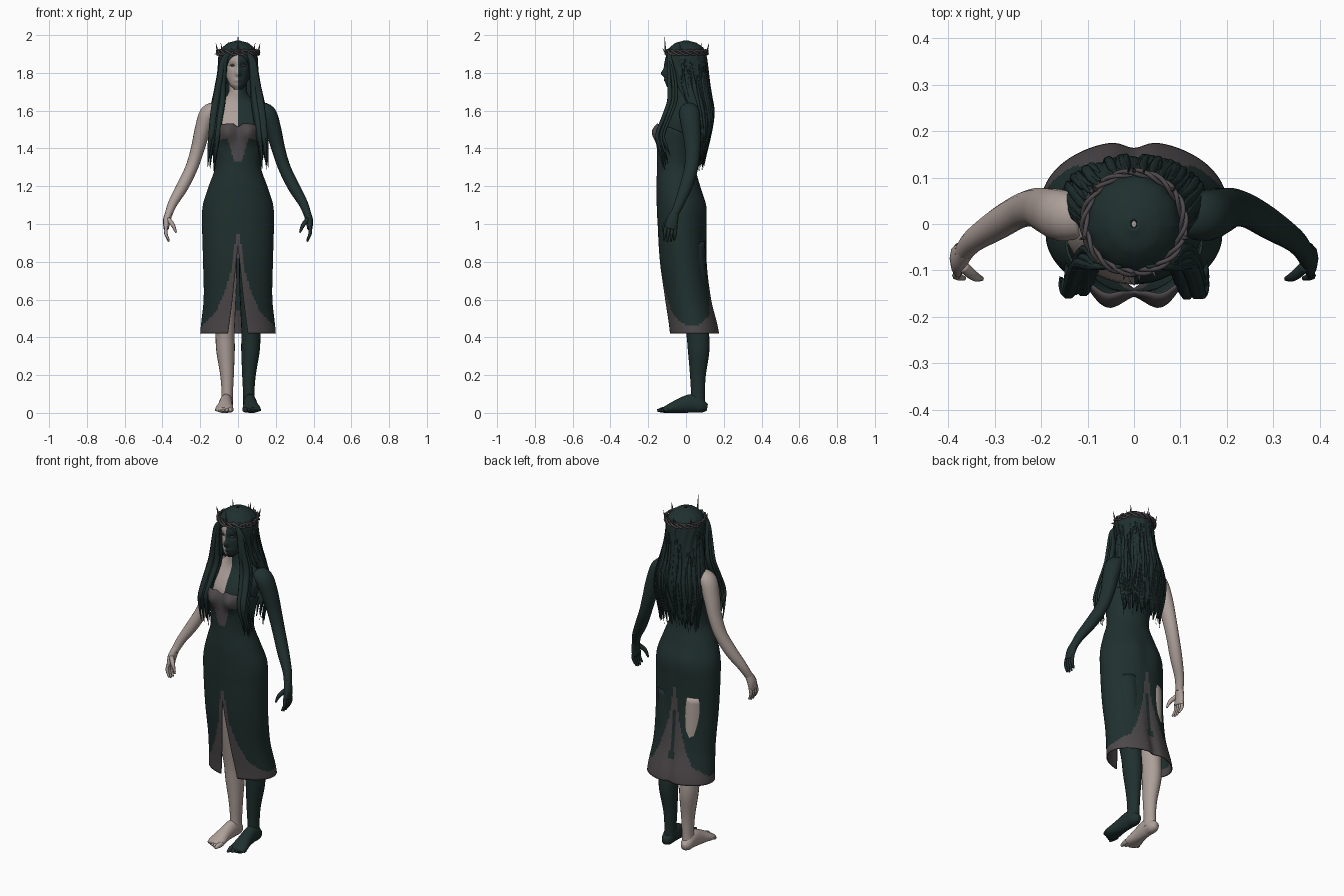
import bpy, bmesh, math, random
from math import sin, cos, pi, exp
from mathutils import Vector

random.seed(4)
cube = bpy.data.objects.get("Cube")
if cube:
    bpy.data.objects.remove(cube)


def material(name, color):
    mat = bpy.data.materials.new(name)
    mat.use_nodes = True
    mat.diffuse_color = (*color, 1)
    mat.node_tree.nodes["Principled BSDF"].inputs["Base Color"].default_value = (*color, 1)
    return mat


PALE = material("pale skin", (0.42, 0.35, 0.32))
DARK = material("dark teal", (0.014, 0.03, 0.028))
GREY = material("ash grey", (0.075, 0.066, 0.07))


def spline(pts, u):
    """Smooth curve through the rows of a table, u from 0 to 1."""
    n = len(pts)
    s = max(0, min(u, 1)) * (n - 1)
    i = min(int(s), n - 2)
    t = s - i
    rows = (pts[max(i - 1, 0)], pts[i], pts[i + 1], pts[min(i + 2, n - 1)])
    return [0.5 * (2 * b + (c - a) * t + (2 * a - 5 * b + 4 * c - d) * t * t
                   + (3 * b - a - 3 * c + d) * t ** 3) for a, b, c, d in zip(*rows)]


def profile(table, z):
    """Row of a height-sorted table (z, half width, front y, back y) at height z."""
    for i in range(len(table) - 1):
        if z <= table[i + 1][0] or i == len(table) - 2:
            t = (z - table[i][0]) / (table[i + 1][0] - table[i][0])
            return spline(table, (i + t) / (len(table) - 1))


def ring(table, a, z, grow=1.0):
    """Point on an oval body section; angle 0 is the front."""
    _, rx, front, back = profile(table, z)
    return Vector((rx * sin(a) * grow,
                   (front + back) / 2 - (back - front) / 2 * cos(a) * grow, z))


def grid(bm, f, rows, cols):
    vs = [[bm.verts.new(f(c / cols, r / rows)) for c in range(cols + 1)] for r in range(rows + 1)]
    for r in range(rows):
        for c in range(cols):
            bm.faces.new((vs[r][c], vs[r][c + 1], vs[r + 1][c + 1], vs[r + 1][c]))


def tube(bm, pts, rows=12, cols=10, ref=(1, 0, 0)):
    """Tube through rows of (x, y, z, radius along ref, other radius)."""
    def f(u, v):
        p = spline(pts, v)
        t = Vector(spline(pts, v + 0.01)[:3]) - Vector(spline(pts, v - 0.01)[:3])
        t.normalize()
        n = Vector(ref)
        n = (n - t * n.dot(t)).normalized()
        q = Vector(p[:3]) + n * p[3] * cos(2 * pi * u) + t.cross(n) * p[4] * sin(2 * pi * u)
        q.z = max(q.z, 0)
        return q
    grid(bm, f, rows, cols)


def finish(bm, name, mats, rule=None, thickness=0, fill=True):
    bmesh.ops.remove_doubles(bm, verts=bm.verts, dist=0.00002)
    if fill:
        bmesh.ops.holes_fill(bm, edges=[e for e in bm.edges if e.is_boundary], sides=0)
    bmesh.ops.recalc_face_normals(bm, faces=bm.faces)
    if rule:
        for face in bm.faces:
            face.material_index = int(rule(face.calc_center_median()))
    me = bpy.data.meshes.new(name)
    bm.to_mesh(me)
    bm.free()
    for m in mats:
        me.materials.append(m)
    me.shade_smooth()
    ob = bpy.data.objects.new(name, me)
    bpy.context.collection.objects.link(ob)
    if thickness:
        mod = ob.modifiers.new("thickness", "SOLIDIFY")
        mod.thickness = thickness
    return ob


def bump(x, z, cx, cz, sx, sz):
    return exp(-((x - cx) / sx) ** 2 - ((z - cz) / sz) ** 2)


def left_half(p):
    return p.x > 0


# Torso and neck, split into a pale and a dark half
TORSO = [(1.3, .10, -.12, .03), (1.42, .115, -.13, .045), (1.52, .14, -.125, .07),
         (1.58, .15, -.095, .08), (1.62, .13, -.068, .075), (1.655, .085, -.055, .065),
         (1.69, .05, -.055, .05), (1.78, .048, -.05, .05)]
bm = bmesh.new()
grid(bm, lambda u, v: ring(TORSO, 2 * pi * u, 1.3 + .48 * v), 24, 40)
finish(bm, "torso", [PALE, DARK], left_half)

# Head with nose, eye sockets, lips and chin
HEAD = [(1.712, .02, -.09, -.04), (1.735, .042, -.106, .0), (1.77, .059, -.109, .05),
        (1.82, .071, -.108, .085), (1.88, .077, -.108, .095), (1.93, .065, -.08, .08),
        (1.955, .02, -.03, .03)]


def head_point(u, v):
    p = ring(HEAD, 2 * pi * u, 1.712 + .243 * v)
    if p.y < 0:
        x, z = abs(p.x), p.z
        p.y -= .022 * bump(x, z, 0, 1.797, .012, .018) + .009 * bump(x, z, 0, 1.83, .01, .03)
        p.y -= .008 * bump(x, z, 0, 1.762, .022, .009)
        p.y += .01 * bump(x, z, .03, 1.838, .018, .014)
    return p


bm = bmesh.new()
grid(bm, head_point, 40, 56)
finish(bm, "head", [PALE, DARK], left_half)
bm = bmesh.new()
for s in (-1, 1):
    tube(bm, [(s * .018, -.099, 1.838, .001, .002), (s * .03, -.098, 1.84, .004, .006),
              (s * .044, -.087, 1.838, .001, .002)], 8, 8, (0, 1, 0))
finish(bm, "eyes", [GREY])

# Limbs, one pass per side
for s, side, skin in ((-1, "right", PALE), (1, "left", DARK)):
    def flip(rows):
        return [(s * r[0], *r[1:]) for r in rows]

    bm = bmesh.new()
    tube(bm, flip([(.11, .015, 1.61, .035, .045), (.155, .018, 1.585, .047, .055),
                   (.187, .028, 1.5, .042, .05), (.213, .035, 1.4, .036, .042),
                   (.245, .028, 1.3, .033, .037), (.293, 0, 1.2, .032, .034),
                   (.345, -.035, 1.11, .025, .026), (.368, -.062, 1.05, .02, .022)]), 36, 18)
    finish(bm, side + "_arm", [skin])

    bm = bmesh.new()
    tube(bm, flip([(.362, -.055, 1.07, .02, .021), (.377, -.072, 1.02, .02, .032),
                   (.38, -.082, .975, .014, .036)]))
    for k in range(4):
        y = -.054 - .018 * k
        low = .915 - .008 * (k in (1, 2))
        tube(bm, flip([(.38, y, .985, .009, .009), (.382, y - .004, .95, .009, .009),
                       (.366, y - .009, low, .005, .005)]), 8, 8)
    tube(bm, flip([(.37, -.09, 1.025, .013, .013), (.345, -.112, .995, .011, .011),
                   (.328, -.118, .955, .005, .005)]), 8, 8, (0, 1, 0))
    finish(bm, side + "_hand", [skin])

    bm = bmesh.new()
    tube(bm, flip([(.08, .01, .9, .075, .09), (.076, .03, .7, .07, .08),
                   (.072, .05, .52, .058, .065), (.069, .062, .42, .051, .06),
                   (.066, .067, .33, .049, .057), (.058, .063, .2, .036, .042),
                   (.057, .063, .1, .03, .037), (.06, .06, .04, .033, .042)]), 32, 20)
    finish(bm, side + "_leg", [skin])

    bm = bmesh.new()
    tube(bm, flip([(.062, .113, .03, .016, .018), (.062, .085, .035, .032, .036),
                   (.063, .035, .05, .035, .05), (.067, -.03, .038, .038, .04),
                   (.072, -.09, .022, .048, .024), (.076, -.122, .014, .04, .014)]), 24, 18)
    for k in range(5):
        x, r = .036 + .019 * k, .014 - .0015 * k
        tube(bm, flip([(x, -.1, .018, r, r), (x + .003, -.125 + .007 * k, .016, r, r),
                       (x + .004, -.152 + .01 * k, .012, r / 2, r / 2)]), 8, 8)
    finish(bm, side + "_foot", [skin])

# Long fitted dress with sweetheart neckline and front slit
DRESS = [(.42, .2, -.09, .18), (.6, .182, -.112, .138), (.8, .185, -.138, .112),
         (1.0, .19, -.15, .108), (1.1, .186, -.155, .104), (1.2, .155, -.157, .075),
         (1.3, .122, -.153, .05), (1.4, .13, -.153, .055), (1.5, .15, -.142, .078),
         (1.58, .155, -.12, .085)]


def dress_point(u, v):
    front = cos(2 * pi * u)
    x0 = sin(2 * pi * u)
    top = 1.49 + .045 * front - .02 * bump(x0, 0, 0, 0, .12, 1) * (front > 0)
    z = .42 + (top - .42) * v
    gap = .27 * max(0, .88 - z) / .46
    p = ring(DRESS, gap + (2 * pi - 2 * gap) * u, z)
    x = abs(p.x)
    if p.y < 0:
        p.y -= .045 * bump(x, z, .06, 1.49, .05, .06)
    else:
        p.y -= .016 * bump(x, z, 0, .42, .03, .3)
        p.y += .008 * bump(x, z, .07, 1.08, .05, .1)
    return p


def dress_grey(p):
    x, z = abs(p.x), p.z
    if z < .46 + 6.5 * (p.y - .03) ** 2 and z < .64:
        return True
    if z < .95 and x < .014 + .6 * (.95 - z) ** 2:
        return p.y < 0 or x > .04 * (.95 - z)
    if p.y < 0 and z > 1.33:
        return x < (.112 if z > 1.45 else .02 + .28 * (z - 1.33))
    return False


bm = bmesh.new()
grid(bm, dress_point, 100, 112)
finish(bm, "dress", [DARK, GREY], dress_grey, .006, False)

# Hair mass, open around the face
HAIR = [(1.24, .125, .03, .085), (1.33, .125, .03, .1), (1.4, .135, .02, .116),
        (1.5, .145, 0, .136), (1.6, .14, -.04, .145), (1.7, .12, -.075, .127),
        (1.8, .105, -.1, .118), (1.89, .103, -.108, .11), (1.93, .087, -.09, .095),
        (1.96, .052, -.055, .055), (1.972, .008, -.01, .01)]
OPENING = [(1.24, 1.6), (1.4, 1.6), (1.6, 1.35), (1.7, 1.0), (1.8, .78), (1.87, .5), (1.91, 0), (1.98, 0)]


def opening(z):
    for (z0, a0), (z1, a1) in zip(OPENING, OPENING[1:]):
        if z <= z1:
            return a0 + (a1 - a0) * (z - z0) / (z1 - z0)
    return 0


ENDS = [random.uniform(1.3, 1.42) for _ in range(73)]


def hair_point(u, v):
    z = 1.972 - (1.972 - ENDS[round(u * 72) % 72]) * v ** 1.5
    gap = opening(z)
    a = gap + (2 * pi - 2 * gap) * u
    wave = 1 + .025 * min(1, v * 2) * sin(2 * pi * 13 * u + 5 * v)
    return ring(HAIR, a, z, wave)


bm = bmesh.new()
grid(bm, hair_point, 40, 72)
finish(bm, "hair", [DARK], None, .008, False)

# Loose locks over the back and sides
bm = bmesh.new()
for i in range(80):
    start, end = random.uniform(1.65, 1.88), random.uniform(1.28, 1.4)
    a0 = random.uniform(1.3, 2 * pi - 1.3)
    sway, size = random.uniform(-.1, .1), random.uniform(.008, .014)
    pts = []
    for k in range(9):
        t = k / 8
        a = a0 + sway * sin(5 * t)
        q = ring(HAIR, a, start + (end - start) * t, 1.0 + .04 * sin(pi * t))
        w = size * min(1, 3 * t + .2) * (1.05 - t)
        pts.append((*q, w, w * .6))
    tube(bm, pts, 16, 6, (cos(a0), sin(a0), 0))

# Front locks falling from the parting over the bust
for s in (-1, 1):
    for i in range(16):
        d, e = random.uniform(-.02, .02), random.uniform(-.025, .015)
        end = random.uniform(1.27, 1.4)
        pts = [(s * .03, -.092, 1.925, .006, .004), (s * (.072 + d / 3), -.085 + e / 3, 1.87, .013, .008),
               (s * (.087 + d / 2), -.07 + e, 1.77, .016, .009), (s * (.1 + d), -.066 + e, 1.66, .016, .01),
               (s * (.115 + d), -.1 + e, 1.56, .015, .009), (s * (.125 + d), -.132 + e, 1.47, .012, .008),
               (s * (.135 + d), -.115 + e, (1.47 + end) / 2, .008, .006), (s * (.14 + d), -.095 + e, end, .001, .001)]
        tube(bm, pts, 24, 6)
finish(bm, "hair_locks", [DARK])

# Crown of twisted vines with thorns
bm = bmesh.new()
for phase in (0, 2.1, 4.2):
    vine = []
    for k in range(61):
        a = 2 * pi * k / 60
        r = .107 + .006 * sin(6 * a + phase)
        vine.append((r * sin(a), .003 - r * cos(a), 1.908 + .012 * cos(6 * a + phase), .0055, .0055))
    tube(bm, vine, 120, 6, (0, 0, 1))


def thorn(a, reach, rise, r):
    d = Vector((sin(a), -cos(a), 0))
    tip = d * (.11 + reach)
    base = d * .108
    tube(bm, [(*base.xy, 1.908, r, r), (*((base + tip) / 2).xy, 1.908 + rise * .4, r * .7, r * .7),
              (*tip.xy, 1.908 + rise, .0006, .0006)], 6, 6, (cos(a), sin(a), 0))


thorn(0, .004, .092, .006)
for a in (1.3, -1.3, 2.3, -2.3, pi):
    thorn(a, .012, .05, .006)
for k in range(22):
    thorn(2 * pi * k / 22 + .1, random.uniform(.004, .016), random.uniform(-.02, .035), .004)
finish(bm, "thorn_crown", [GREY])
